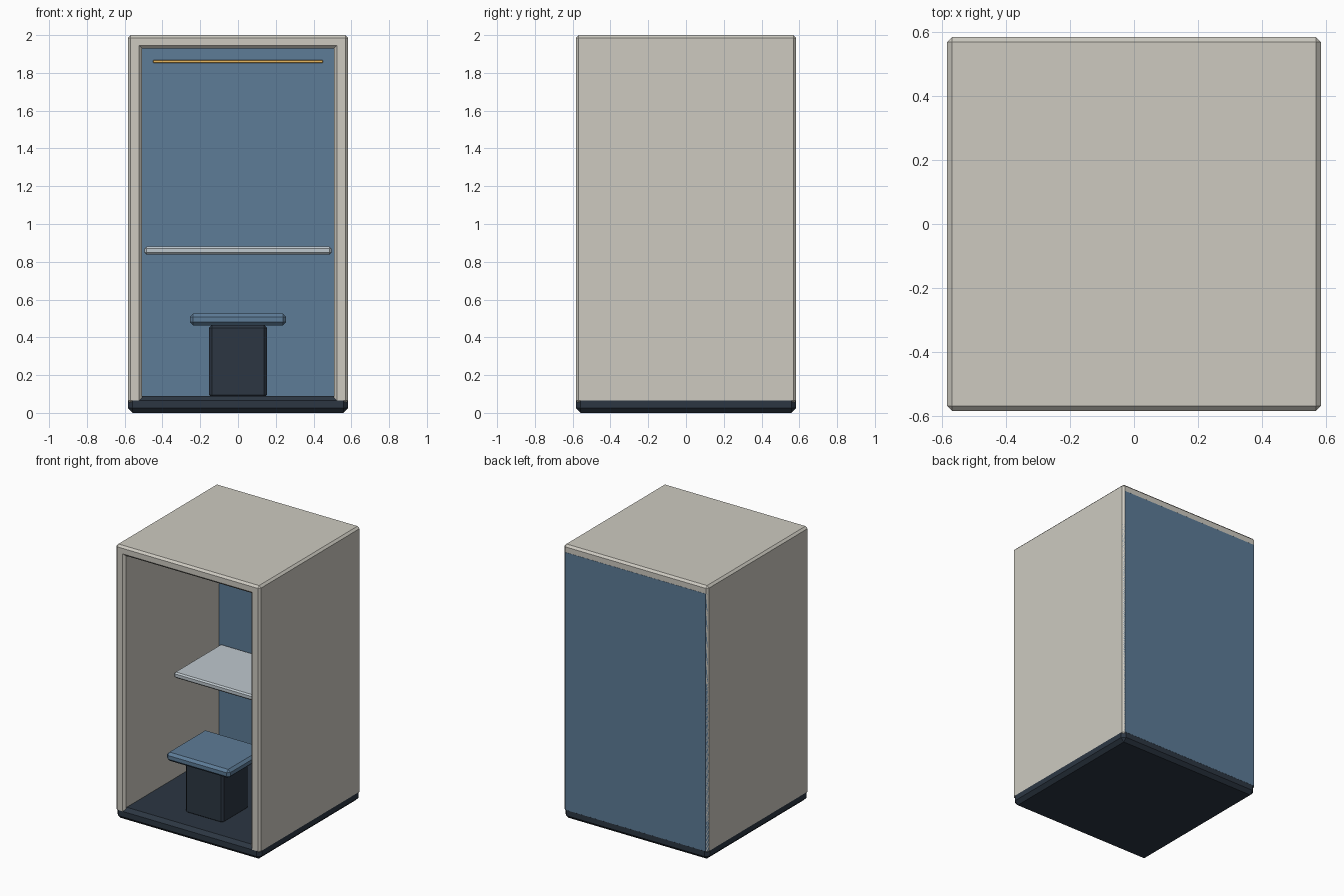
import bpy
import bmesh

if "Cube" in bpy.data.objects:
    bpy.data.objects.remove(bpy.data.objects["Cube"])


def material(name, rgb):
    m = bpy.data.materials.new(name)
    m.diffuse_color = (*rgb, 1)
    m.use_nodes = True
    m.node_tree.nodes["Principled BSDF"].inputs["Base Color"].default_value = m.diffuse_color
    return m


BEIGE = material("beige", (0.61, 0.59, 0.53))
BLUE = material("blue", (0.11, 0.20, 0.31))
DARK = material("dark", (0.025, 0.037, 0.055))
PALE = material("pale", (0.52, 0.58, 0.62))
AMBER = material("amber", (0.80, 0.48, 0.12))


def box(name, xs, ys, zs, bevel, mat):
    """Box between the given limits, with flat chamfered edges."""
    bm = bmesh.new()
    bmesh.ops.create_cube(bm, size=1)
    for v in bm.verts:
        for i, (lo, hi) in enumerate((xs, ys, zs)):
            v.co[i] = lo if v.co[i] < 0 else hi
    bmesh.ops.bevel(bm, geom=bm.edges[:], offset=bevel, segments=1,
                    affect='EDGES', profile=0.5)
    me = bpy.data.meshes.new(name)
    bm.to_mesh(me)
    bm.free()
    me.materials.append(mat)
    ob = bpy.data.objects.new(name, me)
    bpy.context.collection.objects.link(ob)
    return ob


H = 0.583     # half width of the booth
IN = 0.508    # half width of the interior
full = (-H, H)

# Shell: base, roof, side walls and back panel
box("base", full, full, (0, 0.09), 0.025, DARK)
box("roof", full, full, (1.93, 2.0), 0.015, BEIGE)
for side, xs in (("left", (-H, -IN)), ("right", (IN, H))):
    box(side + "_wall", xs, full, (0.05, 1.96), 0.015, BEIGE)
box("back_panel", (-H + 0.0005, H - 0.0005), (IN, H + 0.0005),
    (0.05, 1.96), 0.015, BLUE)

# Interior: stool, desk and light strip on the back panel
box("seat_pedestal", (-0.153, 0.153), (-0.395, -0.095), (0.08, 0.465), 0.015, DARK)
box("seat", (-0.255, 0.255), (-0.47, -0.02), (0.462, 0.525), 0.018, BLUE)
box("desk", (-0.495, 0.495), (-0.035, 0.508), (0.838, 0.88), 0.01, PALE)
box("light_strip", (-0.45, 0.45), (0.485, 0.51), (1.852, 1.868), 0.003, AMBER)
